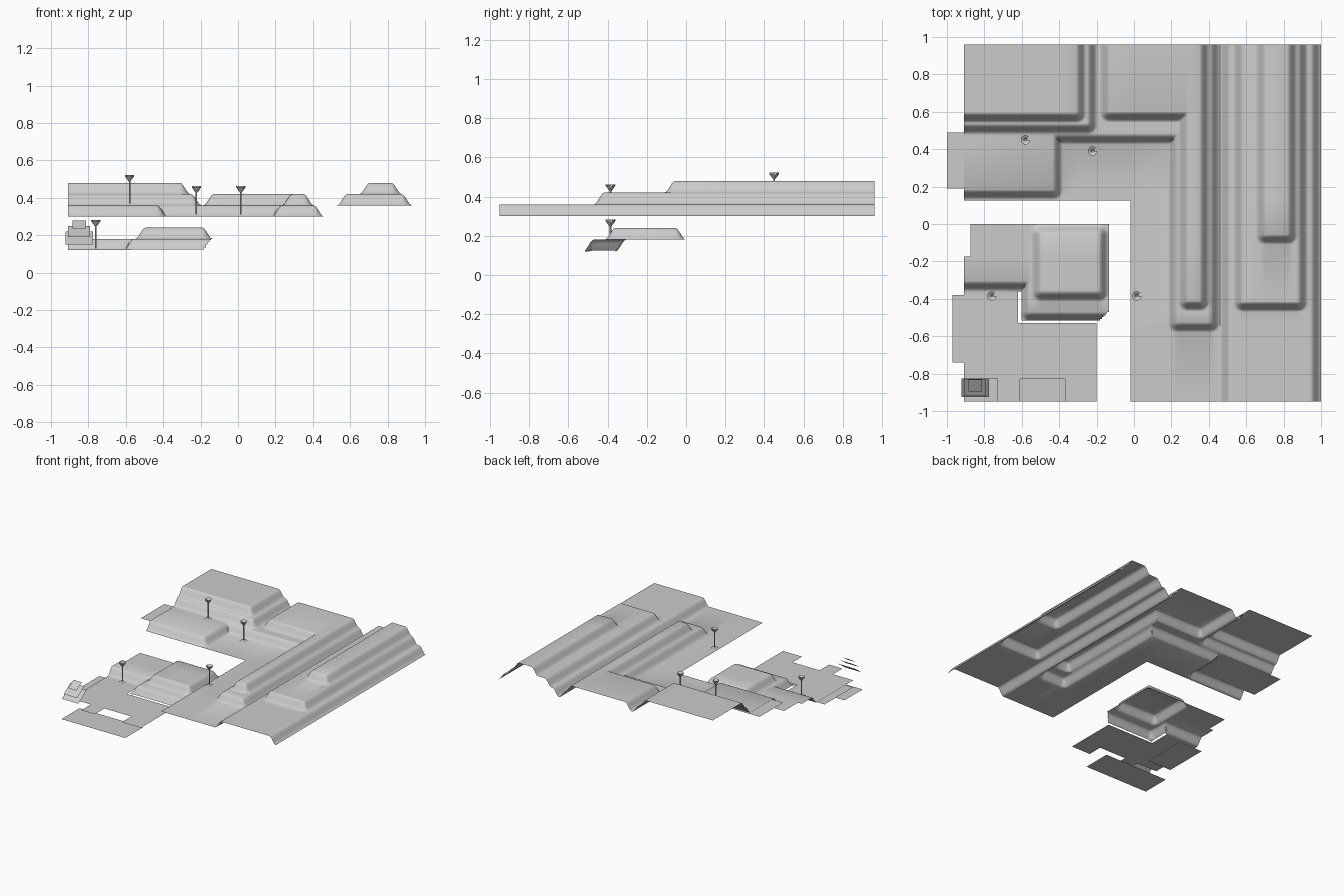
import bpy, bmesh, math

if "Cube" in bpy.data.objects:
    bpy.data.objects.remove(bpy.data.objects["Cube"])

W = 0.055    # width of every embankment slope
STEP = 0.06  # height of every terrace


def material(name, v):
    m = bpy.data.materials.new(name)
    m.diffuse_color = (v, v, v, 1)
    m.use_nodes = True
    m.node_tree.nodes["Principled BSDF"].inputs["Base Color"].default_value = m.diffuse_color
    return m


GREY = material("light grey", 0.6)


def finish(name, bm, smooth=True):
    me = bpy.data.meshes.new(name)
    bm.to_mesh(me)
    bm.free()
    me.materials.append(GREY)
    ob = bpy.data.objects.new(name, me)
    bpy.context.collection.objects.link(ob)
    if smooth:
        bpy.ops.object.select_all(action='DESELECT')
        ob.select_set(True)
        bpy.context.view_layer.objects.active = ob
        bpy.ops.object.shade_smooth_by_angle(angle=math.radians(30))
    return ob


def ramp(box, x, y):
    """0 at the foot of a terrace box, 1 on its top, rounded at outer corners"""
    x0, x1, y0, y1 = box
    dx = max(x0 + W - x, x - x1 + W, 0)
    dy = max(y0 + W - y, y - y1 + W, 0)
    t = max(0, 1 - math.hypot(dx, dy) / W)
    return t * t * (3 - 2 * t)


def terraces(name, base, bounds, levels, keep, extra_x=(), extra_y=()):
    """Stepped ground sheet: grid lines follow the feet and tops of the slopes"""
    bx0, bx1, by0, by1 = bounds

    def lines(lo, hi, k, extra):
        s = {lo, hi, *extra}
        for lv in levels:
            for b in lv:
                for i in range(7):
                    s.add(round(b[k] + W * i / 6, 4))
                    s.add(round(b[k + 1] - W * i / 6, 4))
        out = []
        for v in sorted(c for c in s if lo <= c <= hi):
            if not out or v - out[-1] > 0.0015:
                out.append(v)
        return out

    xs, ys = lines(bx0, bx1, 0, extra_x), lines(by0, by1, 2, extra_y)
    bm = bmesh.new()
    grid = [[bm.verts.new((x, y, base + STEP * sum(max(ramp(b, x, y) for b in lv)
                                                   for lv in levels)))
             for y in ys] for x in xs]
    for i in range(len(xs) - 1):
        for j in range(len(ys) - 1):
            if keep((xs[i] + xs[i + 1]) / 2, (ys[j] + ys[j + 1]) / 2):
                bm.faces.new((grid[i][j], grid[i + 1][j],
                              grid[i + 1][j + 1], grid[i][j + 1]))
    bmesh.ops.delete(bm, geom=[v for v in bm.verts if not v.link_faces], context='VERTS')
    finish(name, bm)


# Upper ground: three terraces with ridges running to the back
terraces("upper_terraces", 0.30, (-0.91, 1.0, -0.95, 0.96), [
    [(-2, -0.38, 0.13, 2), (-2, 0.46, 0.425, 2),
     (0.18, 0.46, -0.58, 2), (0.46, 1.0, -2, 2)],
    [(-2, -0.195, 0.48, 2), (-0.185, 0.405, 0.545, 2),
     (0.235, 0.405, -0.465, 2), (0.53, 0.93, -0.47, 2)],
    [(-2, -0.255, 0.54, 2), (0.65, 0.875, -0.11, 2)],
], lambda x, y: x > -0.02 or y > 0.125, (-0.02,), (0.125,))


# Lower ground: cut-outs at the front, a narrow gap round the raised block
def lower_keep(x, y):
    if y < -0.53:
        front_cut = y < -0.83 and (x < -0.73 or -0.61 < x < -0.37)
        return x < -0.20 and not front_cut
    if y < -0.515 and x > -0.6:
        return False
    if y < -0.36 and -0.62 < x < -0.602:
        return False
    if y < -0.47 and x > -0.14 - (-0.47 - y):
        return False
    return not (x < -0.875 and y > -0.175)


terraces("lower_terraces", 0.12, (-0.91, -0.135, -0.95, 0.0), [
    [(-2, 2, -0.36, 2), (-0.612, 2, -0.525, 2)],
    [(-0.55, -0.135, -0.415, 0.0)],
], lower_keep,
    (-0.875, -0.73, -0.61, -0.37, -0.20, -0.62, -0.602, -0.19, -0.18, -0.17, -0.16, -0.15),
    (-0.83, -0.53, -0.515, -0.175))


# Flat and tilted plates
def plate(name, x0, x1, y0, y1, z0, z1=None):
    z1 = z0 if z1 is None else z1
    bm = bmesh.new()
    bm.faces.new([bm.verts.new(p) for p in
                  ((x0, y0, z0), (x1, y0, z0), (x1, y1, z1), (x0, y1, z1))])
    finish(name, bm, False)


plate("bottom_plate", -0.91, -0.34, -0.95, -0.72, 0.0)
plate("side_plate", -0.97, -0.76, -0.74, -0.38, 0.113)
plate("upper_side_plate", -1.0, -0.45, 0.19, 0.49, 0.353)
plate("under_ridge_plate", 0.28, 0.46, -0.89, -0.59, 0.295)

# Stack of tilted plates, shrinking upward
plate("stack_plate_1", -0.922, -0.775, -0.925, -0.825, 0.15, 0.22)
plate("stack_plate_2", -0.91, -0.79, -0.92, -0.83, 0.19, 0.25)
plate("stack_plate_3", -0.885, -0.812, -0.895, -0.832, 0.235, 0.278)


# Poles with a split cup on top and a small foot plate
def pole(n, x, y, z):
    bm = bmesh.new()
    profile = [(0.004, 0), (0.004, 0.118), (0.011, 0.126), (0.025, 0.146), (0.025, 0.152),
               (0.014, 0.146), (0.004, 0.128)]
    seg, rings = 16, []
    for r, h in profile:
        rings.append([bm.verts.new((x + r * math.cos(2 * math.pi * i / seg),
                                    y + r * math.sin(2 * math.pi * i / seg), z + h))
                      for i in range(seg)])
    for k in range(len(rings) - 1):
        for i in range(seg):
            if k >= 2 and i in (0, 1):   # slot in the cup
                continue
            j = (i + 1) % seg
            bm.faces.new((rings[k][i], rings[k][j], rings[k + 1][j], rings[k + 1][i]))
    finish(f"pole_{n}", bm)
    plate(f"pole_foot_{n}", x - 0.022, x + 0.022, y - 0.022, y + 0.022, z - 0.004)


for n, p in enumerate([(-0.58, 0.45, 0.37), (-0.222, 0.39, 0.31),
                       (0.015, -0.385, 0.31), (-0.76, -0.385, 0.13)], 1):
    pole(n, *p)
